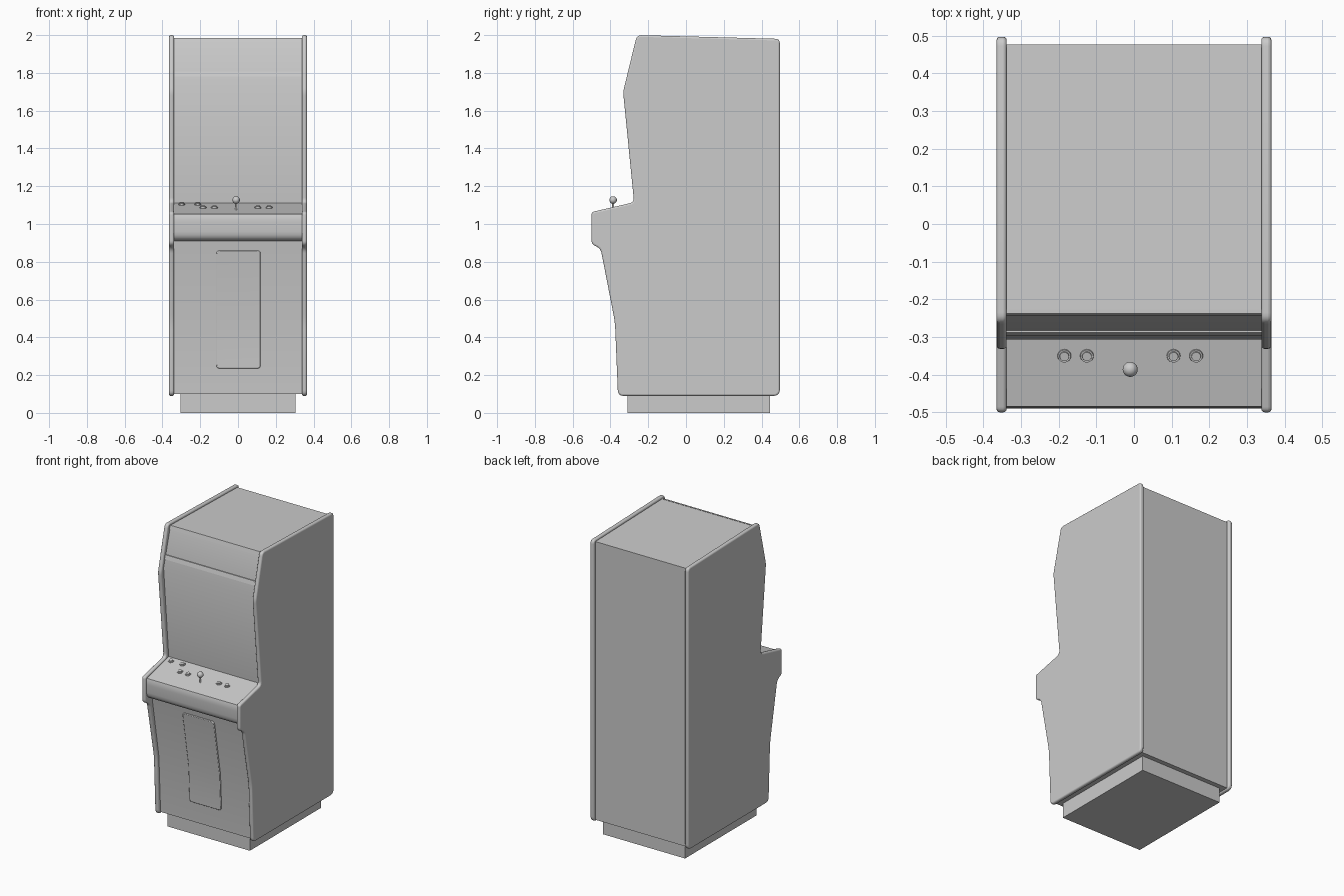
import bpy, bmesh, math
from mathutils import Vector, Matrix

if "Cube" in bpy.data.objects:
    bpy.data.objects.remove(bpy.data.objects["Cube"])

grey = bpy.data.materials.new("cabinet_grey")
grey.diffuse_color = (0.6, 0.6, 0.6, 1)
grey.use_nodes = True
grey.node_tree.nodes["Principled BSDF"].inputs["Base Color"].default_value = grey.diffuse_color


def finish(name, bm, bevel=0, segs=3):
    bmesh.ops.recalc_face_normals(bm, faces=bm.faces)
    me = bpy.data.meshes.new(name)
    bm.to_mesh(me)
    bm.free()
    me.materials.append(grey)
    ob = bpy.data.objects.new(name, me)
    bpy.context.collection.objects.link(ob)
    if bevel:
        m = ob.modifiers.new("bevel", 'BEVEL')
        m.width, m.segments, m.limit_method = bevel, segs, 'ANGLE'
        m.angle_limit = math.radians(50)
    bpy.context.view_layer.objects.active = ob
    bpy.ops.object.select_all(action='DESELECT')
    ob.select_set(True)
    bpy.ops.object.shade_smooth_by_angle(angle=math.radians(35))
    return ob


def fillet(points, steps=5):
    """Round each (a, b, radius) corner of a closed outline."""
    out, n = [], len(points)
    for i, (a, b, r) in enumerate(points):
        c = Vector((a, b))
        if r == 0:
            out.append(c)
            continue
        p = c + (Vector(points[i - 1][:2]) - c).normalized() * r
        q = c + (Vector(points[(i + 1) % n][:2]) - c).normalized() * r
        for k in range(steps + 1):
            t = k / steps
            out.append(p * (1 - t) ** 2 + c * 2 * t * (1 - t) + q * t * t)
    return out


def extrude_x(name, outline, x0, x1, bevel=0):
    bm = bmesh.new()
    f = bm.faces.new([bm.verts.new((x0, y, z)) for y, z in outline])
    r = bmesh.ops.extrude_face_region(bm, geom=[f])
    bmesh.ops.translate(bm, vec=(x1 - x0, 0, 0),
                        verts=[v for v in r['geom'] if isinstance(v, bmesh.types.BMVert)])
    return finish(name, bm, bevel)


# side panels with rounded edge trim
side = fillet([(-0.26, 2.0, .025), (0.497, 1.98, .025), (0.497, 0.09, .035),
               (-0.36, 0.09, .03), (-0.376, 0.48, .04), (-0.452, 0.87, .025),
               (-0.5, 0.893, .02), (-0.5, 1.063, .015), (-0.275, 1.115, .025),
               (-0.333, 1.7, .02)])
for name, s in (("left_side_panel", -1), ("right_side_panel", 1)):
    extrude_x(name, side, s * 0.338, s * 0.365, 0.009)

# cabinet body between the panels
body = fillet([(-0.232, 1.984, 0), (0.477, 1.967, 0), (0.477, 0.1, 0), (-0.338, 0.1, 0),
               (-0.356, 0.48, 0), (-0.43, 0.91, 0), (-0.485, 0.91, .05),
               (-0.49, 1.03, .02), (-0.484, 1.052, 0), (-0.252, 1.11, 0),
               (-0.306, 1.725, 0)])
extrude_x("cabinet_body", body, -0.34, 0.34)


# marquee retainer strips, lying on the sloped marquee face
def marquee_y(z):
    return -0.232 - (1.984 - z) * 0.074 / 0.259


for name, z0, z1 in (("marquee_top_strip", 1.96, 1.986), ("marquee_bottom_strip", 1.78, 1.807)):
    a, b = marquee_y(z0), marquee_y(z1)
    extrude_x(name, [Vector((a + .004, z0)), Vector((a - .006, z0)),
                     Vector((b - .006, z1)), Vector((b + .004, z1))], -0.339, 0.339)

# plinth
bm = bmesh.new()
bmesh.ops.create_cube(bm, size=1, matrix=Matrix.Translation((0, 0.068, 0.055))
                      @ Matrix.Diagonal((0.61, 0.755, 0.11, 1)))
finish("plinth", bm)


# coin door following the bend of the lower front
def front_y(z):
    return -0.356 - (z - 0.48) * (0.172 if z > 0.48 else 0.047)


bm = bmesh.new()
door = fillet([(-0.115, 0.235, .02), (0.12, 0.235, .02), (0.12, 0.86, .02), (-0.115, 0.86, .02)])
bm.faces.new([bm.verts.new((x, 0, z)) for x, z in door])
bmesh.ops.bisect_plane(bm, geom=bm.verts[:] + bm.edges[:] + bm.faces[:],
                       plane_co=(0, 0, 0.48), plane_no=(0, 0, 1))
for v in bm.verts:
    v.co.y = front_y(v.co.z) + 0.004
r = bmesh.ops.extrude_face_region(bm, geom=bm.faces[:])
bmesh.ops.translate(bm, vec=(0, -0.012, 0),
                    verts=[v for v in r['geom'] if isinstance(v, bmesh.types.BMVert)])
finish("coin_door", bm, 0.004, 2)

# control deck parts stand square to the sloped deck
tilt = Matrix.Rotation(math.atan2(0.058, 0.232), 4, 'X')


def on_deck(x, y):
    return Matrix.Translation((x, y, 1.052 + (y + 0.484) * 0.25)) @ tilt


def cylinder(bm, mat, r, z0, z1, r2=None):
    bmesh.ops.create_cone(bm, cap_ends=True, segments=24, radius1=r,
                          radius2=r if r2 is None else r2, depth=z1 - z0,
                          matrix=mat @ Matrix.Translation((0, 0, (z0 + z1) / 2)))


spots = [(-0.185, -0.35), (-0.125, -0.35), (0.105, -0.35), (0.165, -0.35),
         (-0.298, -0.283), (-0.213, -0.283)]
for i, (x, y) in enumerate(spots):
    bm = bmesh.new()
    cylinder(bm, on_deck(x, y), 0.019, -0.004, 0.005, 0.017)
    cylinder(bm, on_deck(x, y), 0.013, 0.004, 0.010, 0.012)
    finish("button_%d" % (i + 1), bm)

# joystick
bm = bmesh.new()
base = Matrix.Translation((-0.01, -0.386, 1.076))
cylinder(bm, base, 0.006, -0.005, 0.04, 0.005)
finish("joystick_shaft", bm)
bm = bmesh.new()
bmesh.ops.create_uvsphere(bm, u_segments=24, v_segments=12, radius=0.02,
                          matrix=Matrix.Translation((-0.01, -0.386, 1.127)))
finish("joystick_ball", bm)
